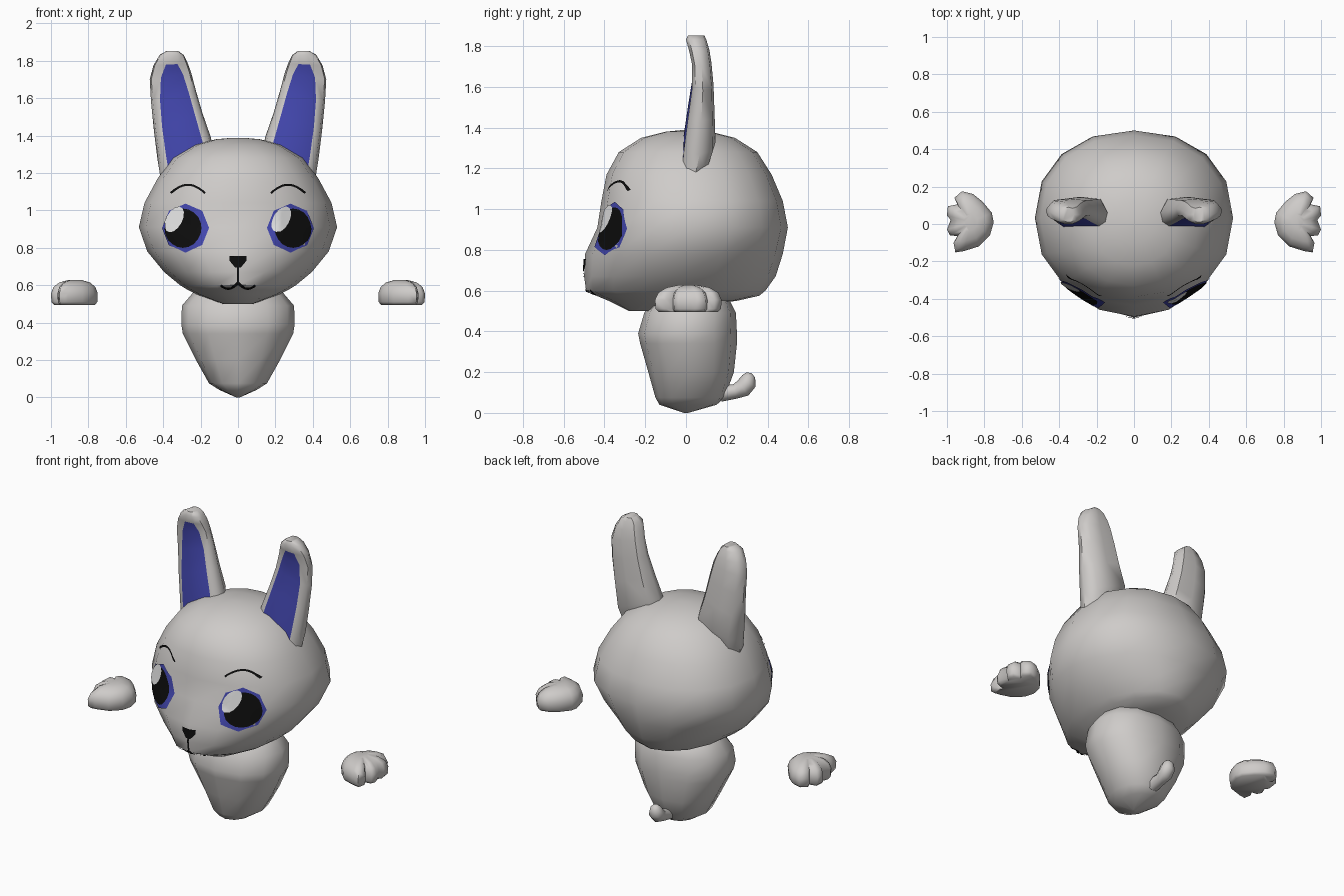
import bpy, bmesh, math
from mathutils import Vector
from mathutils.bvhtree import BVHTree

if "Cube" in bpy.data.objects:
    bpy.data.objects.remove(bpy.data.objects["Cube"])


def material(name, rgb):
    m = bpy.data.materials.new(name)
    m.diffuse_color = (*rgb, 1)
    m.use_nodes = True
    m.node_tree.nodes["Principled BSDF"].inputs["Base Color"].default_value = m.diffuse_color
    return m


FUR = material("grey fur", (0.62, 0.60, 0.585))
BLUE = material("blue", (0.055, 0.062, 0.42))
BLACK = material("black", (0.004, 0.004, 0.004))
SHINE = material("eye shine", (0.78, 0.78, 0.78))


def finish(name, bm, mats, angle=50):
    me = bpy.data.meshes.new(name)
    bm.to_mesh(me)
    bm.free()
    for m in mats:
        me.materials.append(m)
    ob = bpy.data.objects.new(name, me)
    bpy.context.collection.objects.link(ob)
    bpy.ops.object.select_all(action='DESELECT')
    ob.select_set(True)
    bpy.context.view_layer.objects.active = ob
    bpy.ops.object.shade_smooth_by_angle(angle=math.radians(angle))
    return ob


def loft(name, rings, mats=(FUR,), rule=None, angle=50):
    """Skin a list of point rings; rule(ring, column) gives a material index."""
    bm = bmesh.new()
    vs = [[bm.verts.new(p) for p in r] for r in rings]
    n = len(rings[0])
    for i in range(len(vs) - 1):
        for j in range(n):
            k = (j + 1) % n
            f = bm.faces.new((vs[i][j], vs[i][k], vs[i + 1][k], vs[i + 1][j]))
            f.material_index = rule(i, j) if rule else 0
    bm.faces.new(vs[0][::-1])
    bm.faces.new(vs[-1])
    bmesh.ops.recalc_face_normals(bm, faces=bm.faces)
    return finish(name, bm, mats, angle)


def oval(z, hw, yf, yb, p=2.1, n=16):
    """Horizontal superellipse ring from half width and front/back limits."""
    out = []
    for i in range(n):
        c, s = math.cos(2 * math.pi * i / n), math.sin(2 * math.pi * i / n)
        x = hw * math.copysign(abs(c) ** (2 / p), c)
        y = (yf + yb) / 2 + (yb - yf) / 2 * math.copysign(abs(s) ** (2 / p), s)
        out.append(Vector((x, y, z)))
    return out


# Head with a slight pointed muzzle
head = loft("head", [oval(*r) for r in (
    (0.50, 0.08, -0.28, -0.15), (0.55, 0.22, -0.38, 0.25, 2),
    (0.575, 0.27, -0.44, 0.36, 2), (0.60, 0.31, -0.49, 0.39, 1.95),
    (0.67, 0.395, -0.50, 0.44, 1.9), (0.78, 0.485, -0.495, 0.475, 2),
    (0.91, 0.53, -0.435, 0.50, 2.2), (1.04, 0.50, -0.415, 0.475, 2.2),
    (1.17, 0.43, -0.39, 0.42, 2.2), (1.28, 0.35, -0.33, 0.35),
    (1.35, 0.23, -0.22, 0.24), (1.38, 0.12, -0.10, 0.12), (1.388, 0.03, -0.02, 0.03))])

# Body tapering to a blunt point below
loft("body", [oval(*r, 2.2, 12) for r in (
    (0.0, 0.01, -0.01, 0.01), (0.04, 0.10, -0.13, 0.15), (0.075, 0.155, -0.15, 0.19),
    (0.20, 0.225, -0.185, 0.235), (0.34, 0.295, -0.225, 0.25),
    (0.39, 0.303, -0.235, 0.25), (0.49, 0.30, -0.205, 0.245),
    (0.56, 0.24, -0.16, 0.21), (0.60, 0.20, -0.12, 0.16))])

# Tail curling up behind
tail = []
for y, z, r, tilt in ((0.17, 0.095, 0.04, 5), (0.24, 0.105, 0.036, 15), (0.28, 0.122, 0.045, 35),
                      (0.303, 0.15, 0.044, 60), (0.308, 0.18, 0.032, 80), (0.308, 0.197, 0.012, 85)):
    t = math.radians(tilt)
    tail.append([(r * math.cos(a), y - r * math.sin(a) * math.sin(t), z + r * math.sin(a) * math.cos(t))
                 for a in (2 * math.pi * k / 8 for k in range(8))])
loft("tail", tail)

# Ears: outer edge, inner edge, front y, back y, inner-colour limits
EAR = (((0.413, 1.165), (0.13, 1.31), -0.02, 0.11, 0.16, 0.84),
       ((0.43, 1.27), (0.145, 1.39), -0.01, 0.145, 0.16, 0.84),
       ((0.45, 1.43), (0.19, 1.52), 0.01, 0.14, 0.17, 0.85),
       ((0.465, 1.58), (0.225, 1.64), 0.03, 0.135, 0.2, 0.84),
       ((0.472, 1.70), (0.25, 1.735), 0.03, 0.125, 0.27, 0.8),
       ((0.452, 1.775), (0.268, 1.785), 0.015, 0.115, 0.36, 0.70),
       ((0.418, 1.832), (0.29, 1.83), 0.0, 0.10, 0.36, 0.70),
       ((0.38, 1.853), (0.32, 1.853), 0.01, 0.09, 0.36, 0.70))
# Hand outline from above, with finger notches
HAND = ((0.75, 0.01), (0.76, 0.06), (0.81, 0.12), (0.86, 0.16), (0.92, 0.175), (0.96, 0.14),
        (0.945, 0.105), (0.995, 0.095), (1.0, 0.045), (0.98, 0.022), (1.0, -0.03),
        (0.985, -0.06), (0.945, -0.065), (0.965, -0.10), (0.955, -0.152), (0.91, -0.145),
        (0.83, -0.12), (0.77, -0.06))
for side, s in (("left", -1), ("right", 1)):
    rings = []
    for (ox, oz), (ix, iz), yf, yb, a, b in EAR:
        section = ((0, 0.5), (0.04, 0.15), (a, 0), (b, 0), (0.96, 0.15), (1, 0.5),
                   (0.88, 0.92), (0.5, 1), (0.15, 0.92))
        rings.append([(s * (ox + (ix - ox) * u), yf + (yb - yf) * v, oz + (iz - oz) * u)
                      for u, v in section])
    loft(side + "_ear", rings, (FUR, BLUE), lambda i, j: int(j == 2 and i < 5))
    loft(side + "_hand", [[(s * (0.87 + (x - 0.87) * k), 0.01 + (y - 0.01) * k, z) for x, y in HAND]
                          for z, k in ((0.495, 0.88), (0.51, 0.98), (0.555, 1), (0.59, 0.9),
                                       (0.615, 0.65), (0.627, 0.3))], angle=75)

# Face details: thin plates laid onto the head
tree = BVHTree.FromPolygons([v.co for v in head.data.vertices],
                            [tuple(p.vertices) for p in head.data.polygons])


def on_head(x, z, lift):
    p, n, _, _ = tree.ray_cast(Vector((x, -2, z)), Vector((0, 1, 0)))
    return p + (n if n.y < 0 else -n) * lift


def finish_plate(name, bm, mat):
    for f in bm.faces:
        f.normal_update()
        if f.normal.y > 0:
            f.normal_flip()
    return finish(name, bm, (mat,))


def patch(name, outline, mat, lift, sub=1, steps=4):
    pts = []
    for (x0, z0), (x1, z1) in zip(outline, outline[1:] + outline[:1]):
        pts += [(x0 + (x1 - x0) * k / sub, z0 + (z1 - z0) * k / sub) for k in range(sub)]
    n = len(pts)
    cx, cz = sum(p[0] for p in pts) / n, sum(p[1] for p in pts) / n
    bm = bmesh.new()
    mid = bm.verts.new(on_head(cx, cz, lift))
    prev = None
    for q in range(1, steps + 1):
        k = q / steps
        ring = [bm.verts.new(on_head(cx + (x - cx) * k, cz + (z - cz) * k, lift)) for x, z in pts]
        for i in range(n):
            j = (i + 1) % n
            bm.faces.new((prev[i], prev[j], ring[j], ring[i]) if prev else (mid, ring[j], ring[i]))
        prev = ring
    finish_plate(name, bm, mat)


def ellipse(cx, cz, rx, rz, n, tilt=0):
    t = math.radians(tilt)
    out = []
    for i in range(n):
        a = 2 * math.pi * i / n
        u, v = rx * math.cos(a), rz * math.sin(a)
        out.append((cx + u * math.cos(t) - v * math.sin(t), cz + u * math.sin(t) + v * math.cos(t)))
    return out


def stroke(name, pts, width=0.011, lift=0.006):
    """Ribbon following a line of (x, z) points."""
    bm = bmesh.new()
    rows = []
    for i, p in enumerate(pts):
        d = (Vector(pts[min(i + 1, len(pts) - 1)]) - Vector(pts[max(i - 1, 0)])).normalized()
        o = Vector((-d.y, d.x)) * width / 2
        rows.append([bm.verts.new(on_head(p[0] + e * o.x, p[1] + e * o.y, lift)) for e in (-1, 1)])
    for a, b in zip(rows, rows[1:]):
        bm.faces.new((a[0], a[1], b[1], b[0]))
    finish_plate(name, bm, BLACK)


for side, s, shine_x in (("left", -1, -0.335), ("right", 1, 0.228)):
    patch(side + "_iris", ellipse(s * 0.278, 0.905, 0.124, 0.13, 8), BLUE, 0.005, 3)
    patch(side + "_pupil", ellipse(s * 0.29, 0.903, 0.096, 0.105, 20), BLACK, 0.008)
    patch(side + "_eye_shine", ellipse(shine_x, 0.95, 0.042, 0.075, 14, -28), SHINE, 0.0105)
    stroke(side + "_brow", [(s * (0.265 + 0.09 * t), 1.135 - 0.045 * t * t)
                            for t in (k / 6 - 1 for k in range(13))])
    stroke(side + "_mouth", [(s * 0.092 * t, 0.602 + 0.012 * (1 - t) - 0.022 * math.sin(math.pi * t))
                             for t in (k / 8 for k in range(9))])

patch("nose", [(-0.045, 0.755), (0.045, 0.755), (0.043, 0.73), (0.014, 0.695),
               (-0.014, 0.695), (-0.043, 0.73)], BLACK, 0.007, 2)
stroke("lip_line", [(0, 0.70 - 0.011 * k) for k in range(9)], 0.008)
